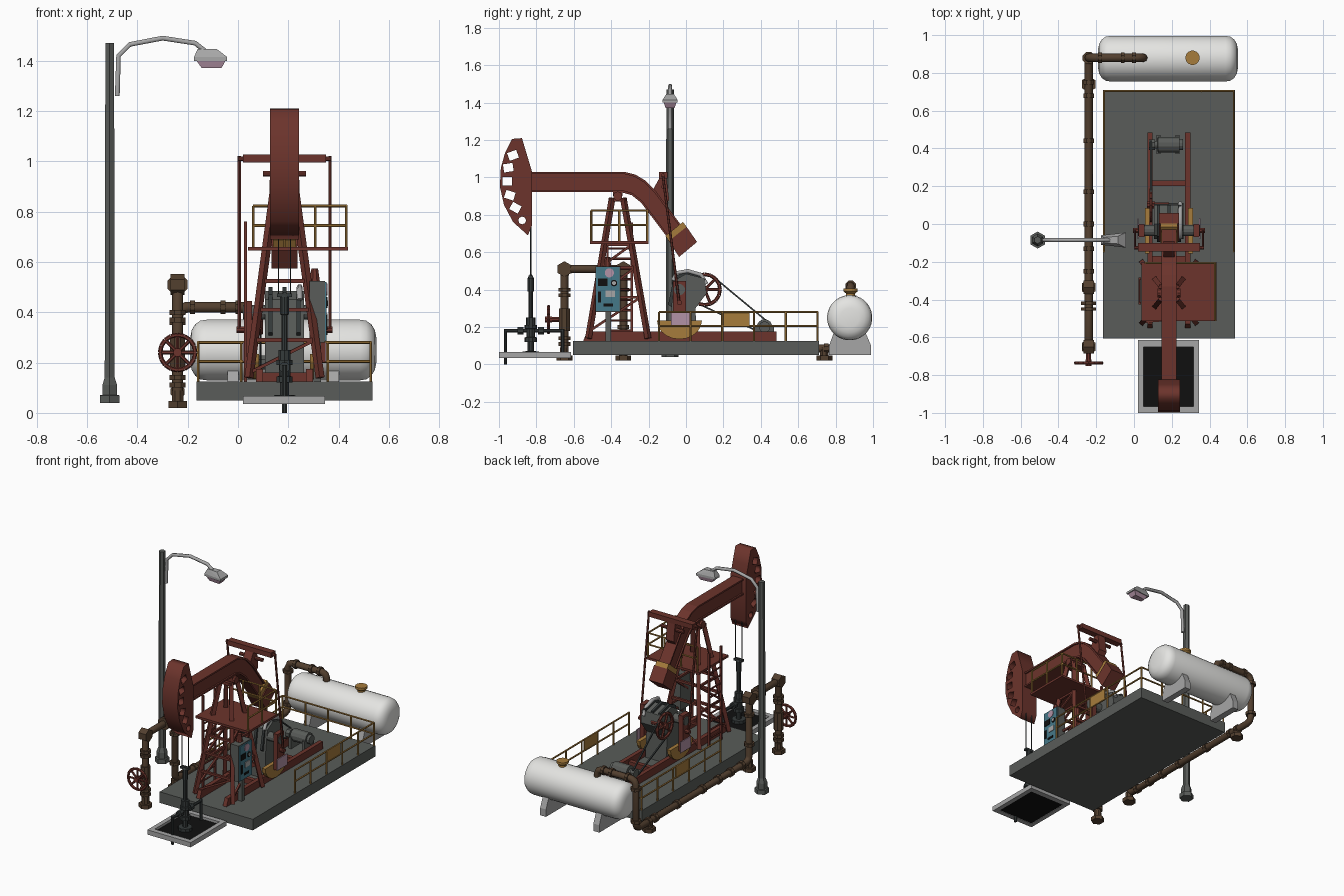
import bpy, bmesh, math
from mathutils import Vector as V

if "Cube" in bpy.data.objects:
    bpy.data.objects.remove(bpy.data.objects["Cube"])

COLORS = {
    "rust red": (0.15, 0.034, 0.025), "slab grey": (0.1, 0.107, 0.1), "tank white": (0.78, 0.78, 0.76),
    "light grey": (0.38, 0.38, 0.38), "rail gold": (0.38, 0.2, 0.045), "pipe brown": (0.085, 0.05, 0.028),
    "dark steel": (0.035, 0.042, 0.042), "pit black": (0.005, 0.005, 0.005),
    "panel blue": (0.06, 0.19, 0.25), "pale pink": (0.45, 0.29, 0.38)}
MATS = {}
for n, c in COLORS.items():
    MATS[n] = bpy.data.materials.new(n)
    MATS[n].diffuse_color = (*c, 1)
C = 0.185  # x of the pump centre line


class Part:
    """Collects simple solids into one named object."""
    def __init__(self, name, mat):
        self.name, self.mat, self.bm = name, mat, bmesh.new()

    def hull(self, pts):
        vs = [self.bm.verts.new(p) for p in pts]
        bmesh.ops.convex_hull(self.bm, input=vs)
        return self

    def box(self, x0, x1, y0, y1, z0, z1):
        return self.prism([(y0, z0), (y1, z0), (y1, z1), (y0, z1)], x0, x1)

    def prism(self, yz, x0, x1):
        a, b = ([self.bm.verts.new((x, y, z)) for y, z in yz] for x in (x0, x1))
        self.bm.faces.new(a)
        self.bm.faces.new(b)
        for i in range(len(a)):
            j = (i + 1) % len(a)
            self.bm.faces.new((a[i], a[j], b[j], b[i]))
        return self

    def lathe(self, a, d, prof, n=12):
        q = V(d).to_track_quat('Z', 'Y')
        rings = [[self.bm.verts.new(V(a) + q @ V((r * math.cos(t), r * math.sin(t), h)))
                  for t in [(i + .5) * math.tau / n for i in range(n)]] for h, r in prof]
        self.bm.faces.new(rings[0])
        self.bm.faces.new(rings[-1])
        for p, s in zip(rings, rings[1:]):
            for i in range(n):
                j = (i + 1) % n
                self.bm.faces.new((p[i], p[j], s[j], s[i]))
        return self

    def rod(self, a, b, r, n=8, r2=None):
        d = V(b) - V(a)
        return self.lathe(a, d, [(0, r), (d.length, r if r2 is None else r2)], n)

    def wheel(self, c, axis, R, r, spokes, n=16):
        q = V(axis).to_track_quat('Z', 'Y')
        p = [V(c) + q @ V((R * math.cos(i * math.tau / n), R * math.sin(i * math.tau / n), 0)) for i in range(n)]
        for i in range(n):
            self.rod(p[i - 1], p[i], r, 6)
        for k in range(spokes):
            self.rod(c, p[k * n // spokes], r * .8, 6)
        ax = V(axis).normalized() * r * 2
        return self.rod(V(c) - ax, V(c) + ax, R * .25, 8)

    def rail(self, a, b, heights, posts):
        a, b = V(a), V(b)
        for h in heights:
            self.rod(a + V((0, 0, h)), b + V((0, 0, h)), .006, 6)
        for i in range(posts):
            p = a.lerp(b, i / (posts - 1))
            self.rod(p, p + V((0, 0, heights[0])), .006, 6)
        return self

    def done(self, smooth=False):
        bmesh.ops.recalc_face_normals(self.bm, faces=self.bm.faces)
        me = bpy.data.meshes.new(self.name)
        self.bm.to_mesh(me)
        self.bm.free()
        ob = bpy.data.objects.new(self.name, me)
        bpy.context.collection.objects.link(ob)
        me.materials.append(MATS[self.mat])
        if smooth:
            bpy.context.view_layer.objects.active = ob
            ob.select_set(True)
            bpy.ops.object.shade_smooth_by_angle(angle=math.radians(35))
            ob.select_set(False)
        return ob


def curve(name, mat, splines, dims='3D', closed=False, **kw):
    cu = bpy.data.curves.new(name, 'CURVE')
    cu.dimensions = dims
    for k, v in kw.items():
        setattr(cu, k, v)
    for pts in splines:
        sp = cu.splines.new('POLY')
        sp.points.add(len(pts) - 1)
        for p, co in zip(sp.points, pts):
            p.co = (*co, *([0] * (3 - len(co))), 1)
        sp.use_cyclic_u = closed
    cu.materials.append(MATS[mat])
    ob = bpy.data.objects.new(name, cu)
    bpy.context.collection.objects.link(ob)
    if dims == '2D':
        ob.rotation_euler = (math.pi / 2, 0, math.pi / 2)
        ob.location.x = C
    bpy.context.view_layer.objects.active = ob
    ob.select_set(True)
    bpy.ops.object.convert(target='MESH')
    bpy.context.object.select_set(False)


# Slab, well cellar tray and skid rails
Part("base_slab", "slab grey").box(-.165, .535, -.605, .71, .05, .125).done()
tray = Part("cellar_frame", "light grey")
tray.box(.02, .05, -1, -.615, .035, .067).box(.315, .345, -1, -.615, .035, .067)
tray.box(.05, .315, -1, -.965, .035, .067).box(.05, .315, -.65, -.615, .035, .067).done()
Part("cellar_floor", "pit black").box(.05, .315, -.965, -.65, .038, .05).done()
skid = Part("skid_rails", "rust red")
for s in (-1, 1):
    skid.prism([(-.55, .125), (.485, .125), (.485, .175), (-.53, .175)], C + s * .1 - .014, C + s * .1 + .014)
skid.box(.08, .29, -.2, -.17, .125, .16).box(.08, .29, .2, .23, .125, .16).done()

# Storage tank
prof = [(0, .05), (.006, .08), (.02, .103), (.04, .117), (.065, .121)]
prof += [(.74 - t, r) for t, r in reversed(prof)]
Part("storage_tank", "tank white").lathe((-.19, .875, .25), (1, 0, 0), prof, 32).done(True)
sad = Part("tank_saddles", "light grey")
for x in (-.02, .38):
    sad.prism([(.765, .05), (.99, .05), (.99, .1), (.96, .17), (.79, .17), (.765, .1)], x - .022, x + .022)
sad.done()
Part("tank_cap", "rail gold").lathe((.31, .88, .36), (0, 0, 1), [(0, .025), (.02, .025), (.03, .038), (.045, .038)], 16).done()

# Pipeline with chamfered elbows, collars, flanges and feet
X = -.24
path = [(.05, .88, .34), (.05, .88, .42), (X, .88, .42), (X, .88, .085), (X, -.335, .085),
        (X, -.335, .51), (X, -.65, .51), (X, -.65, .02)]
pts = [path[0]]
for a, b, c in zip(path, path[1:], path[2:]):
    a, b, c = V(a), V(b), V(c)
    p, q = b + (a - b).normalized() * .035, b + (c - b).normalized() * .035
    pts += [p, b * .4 + (p + q) * .3, q]
pts.append(path[-1])
curve("pipeline", "pipe brown", [[tuple(p) for p in pts]], bevel_depth=.022, bevel_resolution=2, use_fill_caps=True)
fit = Part("pipe_fittings", "pipe brown")
for y in (.75, .68, .44, .17, .0, -.13, -.25):
    fit.rod((X, y - .012, .085), (X, y + .012, .085), .03, 8)
for y in (-.42, -.45):
    fit.rod((X, y - .009, .51), (X, y + .009, .51), .043, 8)
for x in (0, -.06, -.18):
    fit.rod((x - .01, .88, .42), (x + .01, .88, .42), .03, 8)
for y, z in ((.88, .36), (.88, .14), (-.335, .2), (-.335, .4), (-.65, .4), (-.65, .37), (-.65, .14), (-.65, .11)):
    fit.rod((X, y, z - .01), (X, y, z + .01), .034, 8)
for y in (-.335, .74, -.65):
    fit.rod((X, y, .02), (X, y, .047), .042, 6).rod((X, y, .04), (X, y, .09), .025, 8)
for y in (-.335, -.65):
    fit.rod((X - .028, y, .51), (X + .028, y, .51), .042, 6)
fit.rod((X, -.65, .18), (X, -.65, .3), .032, 8).done()
Part("valve_wheel", "rust red").wheel((X, -.735, .24), (0, 1, 0), .07, .009, 8).rod((X, -.735, .24), (X, -.65, .24), .014).done()

# Street lamp
Part("lamp_pole", "slab grey").lathe((-.51, -.085, .04), (0, 0, 1), [
    (0, .045), (.03, .045), (.031, .034), (.07, .034), (.1, .023), (1.43, .02)], 6).done()
arm = [(-.48, 1.26), (-.475, 1.42), (-.43, 1.465), (-.3, 1.49), (-.17, 1.47), (-.12, 1.43)]
curve("lamp_arm", "light grey", [[(x, -.085, z) for x, z in arm]], bevel_depth=.011, bevel_resolution=1, use_fill_caps=True)


def slab_ring(x0, w0, x1, w1, z):
    return [(x, -.085 + s * w, z) for x, w in ((x0, w0), (x1, w1)) for s in (-1, 1)]


Part("lamp_head", "light grey").hull(slab_ring(-.175, .025, -.043, .04, 1.415) + slab_ring(-.175, .025, -.043, .04, 1.4)
    + slab_ring(-.16, .014, -.085, .02, 1.447)).done()
Part("lamp_lens", "pale pink").hull(slab_ring(-.165, .022, -.05, .034, 1.4) + slab_ring(-.145, .016, -.065, .024, 1.372)).done()

# Pump head: curved plate pierced by a row of openings
outline = [(-.93, 1.206), (-.877, 1.21), (-.85, 1.12), (-.823, 1.03), (-.823, .745), (-.845, .69),
           (-.925, .762), (-.973, .853), (-.995, .95), (-.99, 1.05), (-.968, 1.13)]
holes = []
for y, z, t in ((-.925, 1.118, -.35), (-.95, 1.052, -.15), (-.955, .98, 0), (-.942, .905, .3), (-.912, .838, .5)):
    c, s = math.cos(t), math.sin(t)
    holes.append([(y + a * c + b * s, z + b * c - a * s) for a, b in ((-.026, -.022), (.026, -.022), (.026, .022), (-.026, .022))])
holes.append([(-.876 + .021 * math.cos(i * math.tau / 8), .77 + .021 * math.sin(i * math.tau / 8)) for i in range(8)])
curve("pump_head", "rust red", [outline] + holes, '2D', True, extrude=.058, fill_mode='BOTH')

# Walking beam: web, flanges and tail weight
top = [(-.84, 1.03), (-.33, 1.03), (-.27, 1.015), (-.22, .985), (-.16, .925), (-.03, .75)]
low = [(-.84, .922), (-.35, .922), (-.29, .905), (-.24, .865), (-.1, .68)]
beam = Part("walking_beam", "rust red").prism(top + low[::-1], C - .03, C + .03)
for edge, dy, dz in ((top, -.005, -.011), (low, .005, .011)):
    beam.prism(edge + [(y + dy, z + dz) for y, z in reversed(edge)], C - .04, C + .04)
beam.box(C - .045, C + .045, -.39, -.34, .9, .925).done()
Part("tail_weight", "rust red").prism([(-.092, .66), (.003, .736), (.059, .655), (-.037, .575)], C - .052, C + .052).done()
Part("tail_band", "rail gold").prism([(-.11, .687), (-.016, .762), (.003, .736), (-.092, .66)], C - .045, C + .045).done()
Part("equalizer", "rust red").box(.02, .35, -.145, -.1, .995, 1.028).prism(
    [(-.19, .91), (-.14, 1.0), (-.105, 1.0), (-.09, .88), (-.12, .84)], C - .03, C + .03).rod(
    (.1, -.12, .95), (.27, -.12, .95), .012).rod((0, -.125, 1.01), (.37, -.125, 1.01), .01).done()

# Tower with crossbars and diagonals
tower = Part("tower", "rust red")


def leg(sx, y_low, y_high, z):
    t = (z - .15) / .74
    return V((C + sx * (.14 - .1 * t), y_low + (y_high - y_low) * t, z))


FR, BK = (-.52, -.395), (-.205, -.335)
for s in (-1, 1):
    for e in (FR, BK):
        tower.rod(leg(s, *e, .14), leg(s, *e, .89), .018, 4)
    for z0, z1 in ((.18, .36), (.36, .52), (.52, .64)):
        tower.rod(leg(s, *FR, z1), leg(s, *BK, z1), .01, 4)
        tower.rod(leg(s, *FR, z0), leg(s, *BK, z1), .009, 4)
for e in (FR, BK):
    for z in (.29, .41, .525):
        tower.rod(leg(-1, *e, z), leg(1, *e, z), .011, 4)
    tower.rod(leg(-1, *e, .16), leg(1, *e, .29), .009, 4)
tower.box(C - .05, C + .05, -.41, -.32, .87, .89).rod((C - .06, -.365, .9), (C + .06, -.365, .9), .025, 10).done()
Part("tower_platform", "rust red").box(.04, .437, -.513, -.2, .645, .66).done()
Part("platform_railing", "rail gold").rail((.06, -.207, .655), (.43, -.207, .655), (.168, .09), 4).rail(
    (.43, -.207, .655), (.43, -.507, .655), (.168, .09), 3).done()
lad = Part("ladder", "rust red").rod((.03, -.29, .125), (.03, -.29, .76), .009, 4).rod((.03, -.42, .125), (.03, -.42, .76), .009, 4)
for i in range(9):
    lad.rod((.03, -.29, .18 + i * .055), (.03, -.42, .18 + i * .055), .006, 6)
lad.done()

# Gearbox, cranks and pitman arms
Part("gearbox", "slab grey").prism([(-.08, .12), (.06, .12), (.05, .3), (.11, .38), (.1, .46), (0, .485),
    (-.06, .45), (-.08, .3)], C - .078, C + .078).rod((.02, -.035, .4), (.35, -.035, .4), .03, 12).done()
ribs = Part("gearbox_ribs", "dark steel")
for x in (-.055, 0, .055):
    ribs.prism([(-.095, .32), (-.065, .47), (.0, .5), (.1, .475), (.1, .45), (-.07, .3)], C + x - .008, C + x + .008)
ribs.done()
curve("gearbox_guard", "light grey", [[(C + .06, y, z) for y, z in ((-.07, .45), (-.05, .49), (.01, .5), (.08, .48), (.11, .43))]],
      bevel_depth=.012, bevel_resolution=1, use_fill_caps=True)
crank, weight = Part("cranks", "rust red"), Part("crank_weights", "rail gold")
arms, plates = Part("pitman_arms", "rust red"), Part("crank_plates", "pale pink")
half = [(-.035 + .12 * math.cos(a), .235 + .1 * math.sin(a)) for a in [math.pi + i * math.pi / 10 for i in range(11)]]
for s in (-1, 1):
    x = C + s * .145
    crank.box(x - .016, x + .016, -.07, 0, .2, .445)
    weight.prism(half, C + s * .115 - .013, C + s * .115 + .013)
    plates.box(C + s * .163 - .003, C + s * .163 + .003, -.08, .03, .205, .28)
    arms.rod((C + s * .18, -.125, 1.02), (C + s * .18, -.035, .32), .007, 6)
    arms.rod((C + s * .14, -.035, .33), (C + s * .19, -.035, .33), .014, 8)
for p in (crank, weight, plates, arms):
    p.done()

# Drive wheel, belt and motor
Part("drive_wheel", "rust red").wheel((.09, .1, .4), (1, 0, 0), .082, .01, 6).rod((.09, .1, .4), (C, .1, .4), .014).done()
Part("drive_belt", "dark steel").rod((.09, .135, .478), (.09, .44, .225), .006, 4).rod((.09, .06, .327), (.09, .4, .17), .006, 4).done()
Part("motor", "slab grey").lathe((.105, .42, .2), (1, 0, 0), [(0, .02), (.02, .02), (.021, .042), (.135, .042), (.136, .03), (.155, .03)], 12).box(
    .12, .14, .37, .47, .125, .2).box(.22, .24, .37, .47, .125, .2).rod((.08, .42, .2), (.11, .42, .2), .03).done()

# Slab railing with a plate on each side
rail = Part("slab_railing", "rail gold")
for x in (-.158, .528):
    rail.rail((x, -.145, .125), (x, .703, .125), (.155, .08), 6).box(x - .004, x + .004, .2, .34, .2, .28)
rail.rail((-.158, .703, .125), (.528, .703, .125), (.155, .08), 5).done()

# Control cabinet
Part("control_cabinet", "slab grey").box(.285, .345, -.485, -.35, .28, .525).box(.3, .33, -.43, -.4, .125, .28).done()
Part("cabinet_face", "panel blue").box(.345, .352, -.48, -.355, .285, .52).done()
Part("cabinet_screens", "pit black").box(.352, .355, -.47, -.42, .42, .46).box(.352, .355, -.44, -.39, .31, .325).box(
    .352, .355, -.47, -.455, .33, .39).rod((.352, -.385, .435), (.356, -.385, .435), .018, 10).done()
Part("cabinet_gauges", "light grey").rod((.352, -.385, .435), (.358, -.385, .435), .011, 10).box(.352, .356, -.43, -.38, .36, .395).done()
Part("cabinet_label", "pale pink").rod((.352, -.41, .49), (.355, -.41, .49), .025, 12).done()
Part("cabinet_beacon", "rust red").rod((.305, -.42, .525), (.305, -.42, .575), .022, 8, .014).done()

# Wellhead and rod hanger
W = -.83
well = Part("wellhead", "dark steel").lathe((C, W, .05), (0, 0, 1), [
    (0, .045), (.02, .045), (.021, .018), (.07, .018), (.071, .034), (.095, .034), (.096, .024), (.14, .024),
    (.141, .034), (.16, .034), (.161, .026), (.2, .026), (.201, .013), (.34, .013), (.341, .018), (.41, .018), (.43, .006)], 10)
well.rod((C, -.965, .18), (C, -.66, .18), .01).rod((C, -.965, 0), (C, -.965, .19), .01)
well.rod((C, -.66, .05), (C, -.66, .19), .01).rod((C, -.9, .18), (C, -.87, .18), .022).rod((C, -.79, .18), (C, -.76, .18), .022)
well.box(C - .03, C + .03, W - .012, W + .012, .46, .475)
for s in (-1, 1):
    well.rod((C + s * .024, W, .47), (C + s * .024, W, .78), .003, 6)
well.done()

for m in bpy.data.materials:
    if m.users and not m.is_grease_pencil:
        m.use_nodes = True
        m.node_tree.nodes["Principled BSDF"].inputs["Base Color"].default_value = m.diffuse_color
